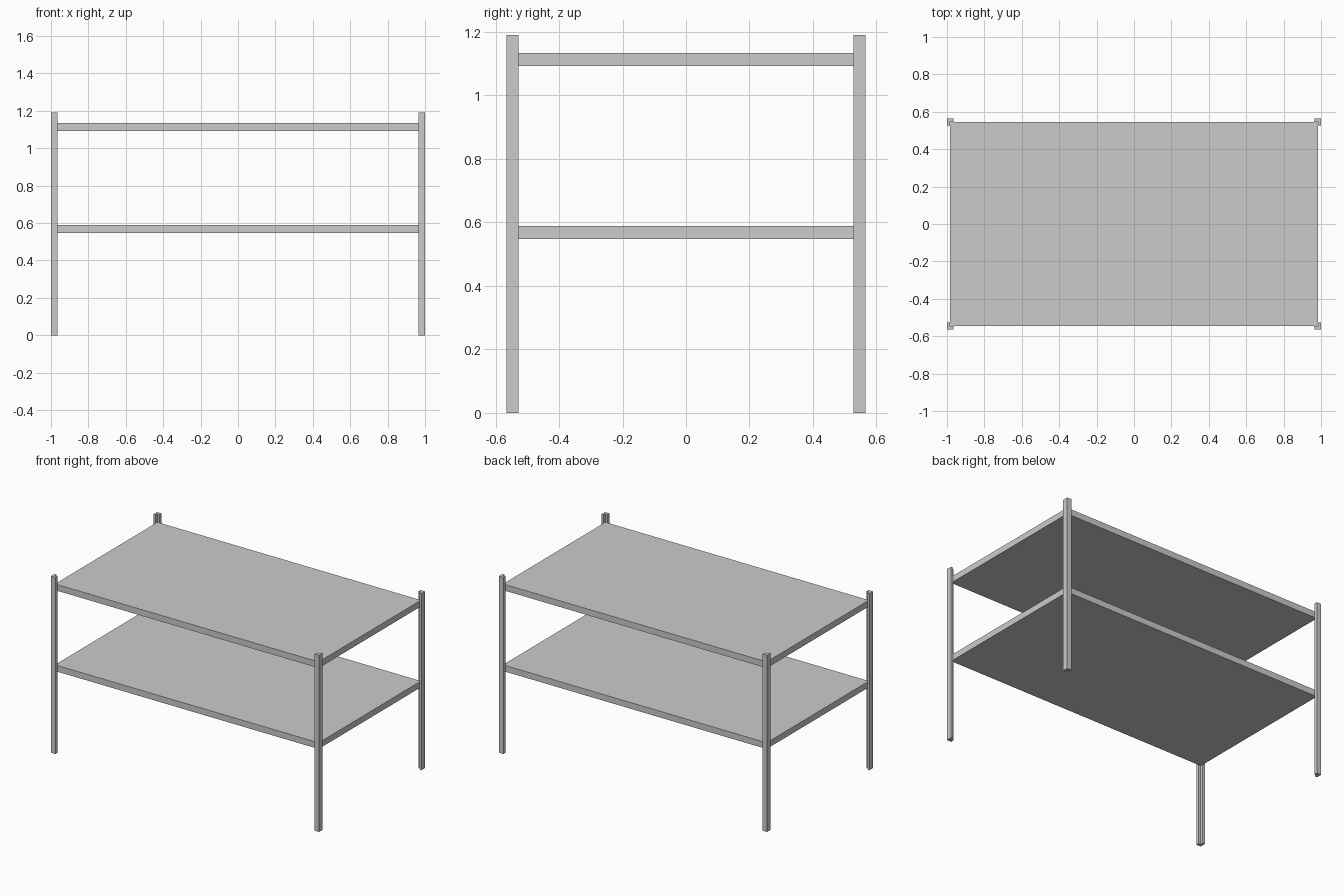
import bpy, bmesh

if "Cube" in bpy.data.objects:
    bpy.data.objects.remove(bpy.data.objects["Cube"])


def prism(name, outline, z0, z1):
    """Extrude a flat outline from z0 up to z1."""
    bm = bmesh.new()
    face = bm.faces.new([bm.verts.new((x, y, z0)) for x, y in outline])
    ext = bmesh.ops.extrude_face_region(bm, geom=[face])
    top = [v for v in ext["geom"] if isinstance(v, bmesh.types.BMVert)]
    bmesh.ops.translate(bm, verts=top, vec=(0, 0, z1 - z0))
    bmesh.ops.recalc_face_normals(bm, faces=bm.faces)
    mesh = bpy.data.meshes.new(name)
    bm.to_mesh(mesh)
    bm.free()
    obj = bpy.data.objects.new(name, mesh)
    bpy.context.collection.objects.link(obj)
    return obj


OX, OY = 1.0, 0.565      # outer faces of the posts
SX, SY = 0.983, 0.545    # shelf half sizes, seated in the angle posts
IX, IY = 0.966, 0.527    # inner ends of the post flanges

# Angle-section corner posts, open toward the shelves
for sx, side in ((-1, "left"), (1, "right")):
    for sy, end in ((-1, "front"), (1, "back")):
        profile = [(OX, OY), (IX, OY), (IX, SY), (SX, SY), (SX, IY), (OX, IY)]
        prism(f"{end}_{side}_post", [(sx * x, sy * y) for x, y in profile], 0, 1.19)

# Two flat shelves
for name, z in (("lower_shelf", 0.547), ("upper_shelf", 1.092)):
    prism(name, [(-SX, -SY), (SX, -SY), (SX, SY), (-SX, SY)], z, z + 0.042)
